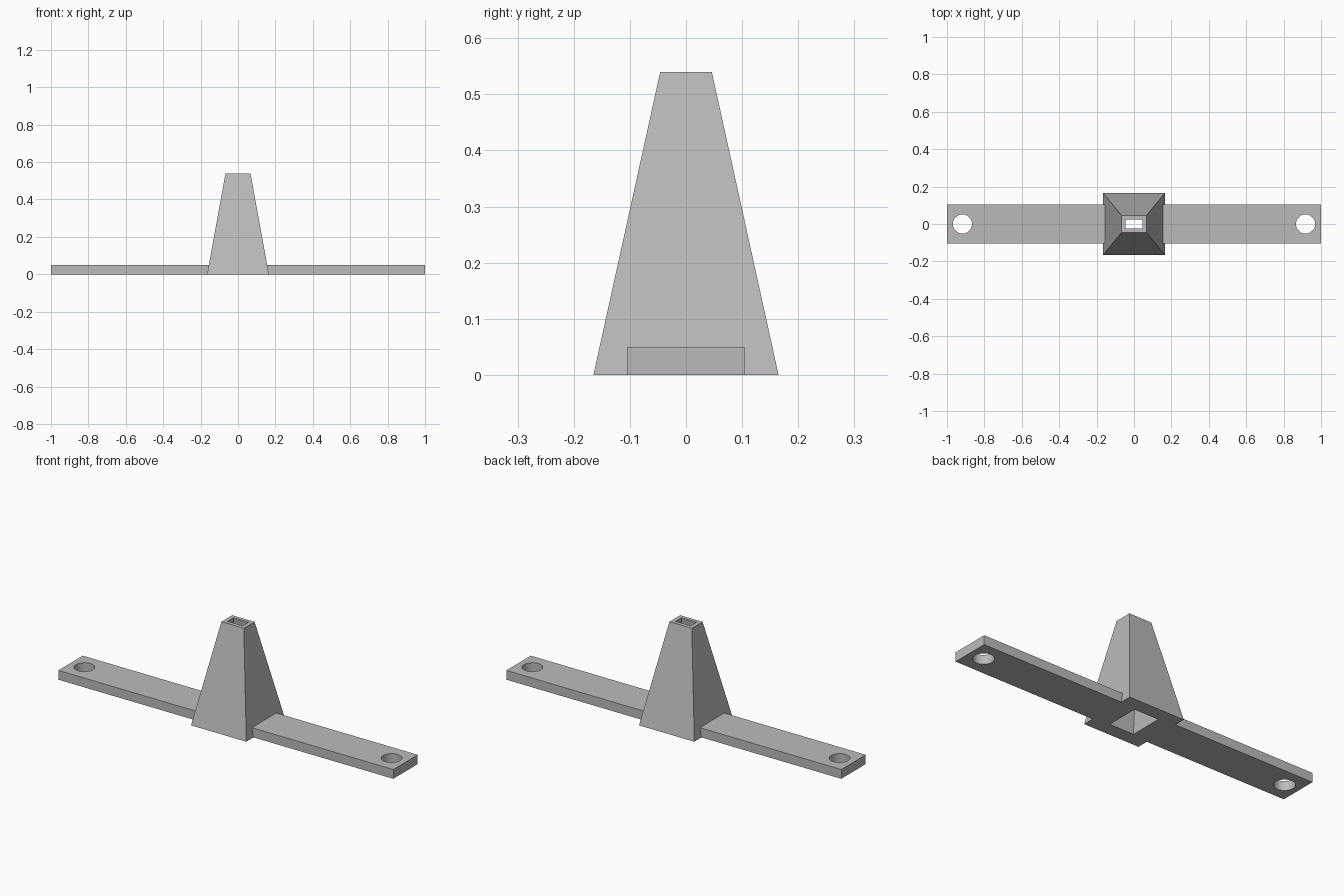
import bpy
import bmesh

cube = bpy.data.objects.get("Cube")
if cube:
    bpy.data.objects.remove(cube, do_unlink=True)

grey = bpy.data.materials.new("plain_grey")
grey.use_nodes = True
colour = (0.5, 0.5, 0.5, 1)
grey.diffuse_color = colour
grey.node_tree.nodes["Principled BSDF"].inputs["Base Color"].default_value = colour

HEIGHT = 0.54
BAR_TOP = 0.05


def add_object(name, bm):
    bmesh.ops.recalc_face_normals(bm, faces=bm.faces)
    mesh = bpy.data.meshes.new(name)
    bm.to_mesh(mesh)
    bm.free()
    mesh.materials.append(grey)
    obj = bpy.data.objects.new(name, mesh)
    bpy.context.collection.objects.link(obj)
    return obj


def frustum(name, bottom, top, z0, z1):
    """Four-sided taper; bottom and top are (half x, half y)."""
    bm = bmesh.new()
    rings = []
    for (hx, hy), z in ((bottom, z0), (top, z1)):
        rings.append([bm.verts.new((sx * hx, sy * hy, z))
                      for sx, sy in ((-1, -1), (1, -1), (1, 1), (-1, 1))])
    low, high = rings
    bm.faces.new(low)
    bm.faces.new(high)
    for i in range(4):
        j = (i + 1) % 4
        bm.faces.new((low[i], low[j], high[j], high[i]))
    return add_object(name, bm)


def boolean(target, other, operation):
    mod = target.modifiers.new(operation.title(), "BOOLEAN")
    mod.operation = operation
    mod.solver = "EXACT"
    mod.object = other
    bpy.context.view_layer.objects.active = target
    bpy.ops.object.modifier_apply(modifier=mod.name)
    bpy.data.objects.remove(other, do_unlink=True)


# Tapered tower joined to the long flat bar
body = frustum("mounting_bracket", (0.165, 0.165), (0.067, 0.046), 0, HEIGHT)
bar = frustum("flat_bar", (1, 0.104), (1, 0.104), 0, BAR_TOP)
boolean(body, bar, "UNION")

# Tapered socket running right through the tower, with a little overshoot
low, high = (0.072, 0.09), (0.045, 0.025)


def socket_size(z):
    return tuple(a + (b - a) * z / HEIGHT for a, b in zip(low, high))


z0, z1 = -0.02, HEIGHT + 0.02
socket = frustum("socket_cutter", socket_size(z0), socket_size(z1), z0, z1)
boolean(body, socket, "DIFFERENCE")

# Round bolt hole at each end of the bar
for side in (-1, 1):
    bm = bmesh.new()
    bmesh.ops.create_cone(bm, cap_ends=True, segments=48, radius1=0.051,
                          radius2=0.051, depth=0.2)
    bmesh.ops.translate(bm, verts=bm.verts, vec=(side * 0.917, 0, 0.025))
    boolean(body, add_object("bolt_hole_cutter", bm), "DIFFERENCE")

# Smooth hole walls, crisp edges elsewhere
bpy.ops.object.select_all(action="DESELECT")
body.select_set(True)
bpy.context.view_layer.objects.active = body
bpy.ops.object.shade_smooth_by_angle(angle=0.5)
